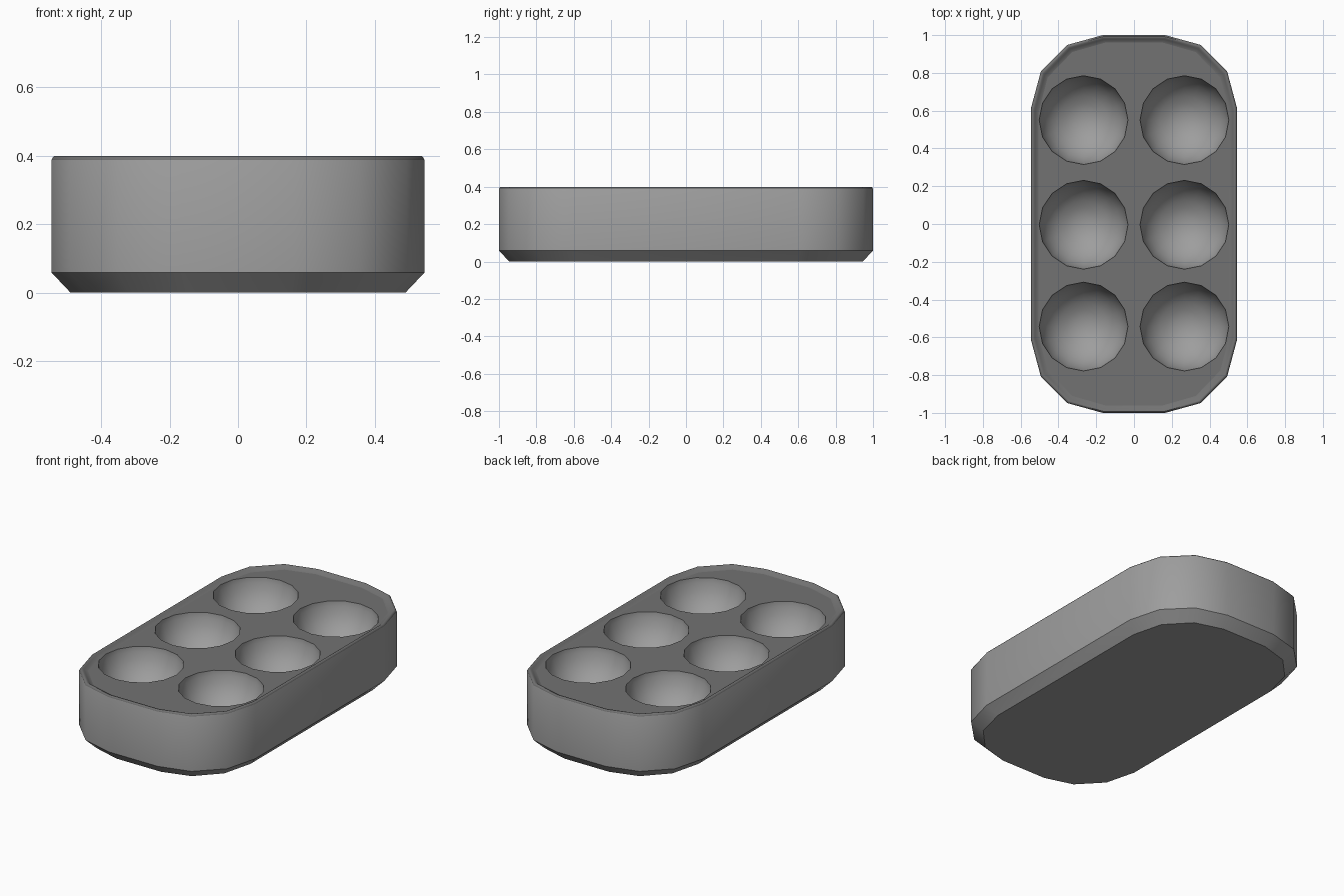
import bpy, bmesh
from math import cos, sin, pi, radians, acos

if "Cube" in bpy.data.objects:
    bpy.data.objects.remove(bpy.data.objects["Cube"])


def bridge_rings(bm, rings):
    """Skin a stack of rings (first to last) and cap both ends."""
    loops = [[bm.verts.new(p) for p in ring] for ring in rings]
    n = len(loops[0])
    for a, b in zip(loops, loops[1:]):
        for i in range(n):
            j = (i + 1) % n
            bm.faces.new((a[i], a[j], b[j], b[i]))
    bm.faces.new(loops[0][::-1])
    bm.faces.new(loops[-1])


def make_object(name, bm):
    bmesh.ops.recalc_face_normals(bm, faces=bm.faces[:])
    mesh = bpy.data.meshes.new(name)
    bm.to_mesh(mesh)
    bm.free()
    ob = bpy.data.objects.new(name, mesh)
    bpy.context.collection.objects.link(ob)
    return ob


def make_grey(name, value):
    mat = bpy.data.materials.new(name)
    mat.diffuse_color = (value, value, value, 1)
    mat.use_nodes = True
    mat.node_tree.nodes["Principled BSDF"].inputs["Base Color"].default_value = mat.diffuse_color
    return mat


body_grey = make_grey("body_grey", 0.34)
top_grey = make_grey("top_grey", 0.17)

# Tray body: one quarter of the rounded outline, mirrored all round
HX, HY, PLATE = 0.545, 1.0, 0.382
quarter = [(HX, 0.615), (0.493, 0.808), (0.353, 0.948), (0.165, HY)]
half = quarter + [(-x, y) for x, y in reversed(quarter)]
outline = half + [(-x, -y) for x, y in half]

# (inset, height): bottom chamfer, wall, soft rim dipping to the flat top
profile = [(0.055, 0.0), (0.0, 0.058), (0.0, 0.388), (0.003, 0.395),
           (0.008, 0.399), (0.0115, 0.399), (0.015, 0.3977),
           (0.022, 0.392), (0.032, 0.3845), (0.040, PLATE)]
bm = bmesh.new()
bridge_rings(bm, [[(x * (1 - o / HX), y * (1 - o / HY), z) for x, y in outline]
                  for o, z in profile])
tray = make_object("tray", bm)
tray.data.materials.append(body_grey)
tray.data.materials.append(top_grey)
for f in tray.data.polygons:
    f.material_index = 1 if f.center.z > 0.38 else 0

# Cups: six half-round bowls cut from the top
R, SIDES, STEPS, CENTRE = 0.235, 16, 8, 0.399
bm = bmesh.new()
for cx in (-0.267, 0.267):
    for cy in (-0.543, -0.004, 0.55):
        levels = []
        for k in range(1, STEPS):
            a = pi / 2 * k / STEPS
            levels.append((R * sin(a), CENTRE - R * cos(a)))
        levels[0] = (levels[0][0], CENTRE - R)
        levels += [(R, PLATE - 0.004), (R, 0.5)]
        bridge_rings(bm, [[(cx + r * cos(2 * pi * i / SIDES),
                            cy + r * sin(2 * pi * i / SIDES), z)
                           for i in range(SIDES)] for r, z in levels])
cutter = make_object("cup_cutter", bm)
cutter.data.materials.append(body_grey)
cutter.hide_render = True

mod = tray.modifiers.new("cups", 'BOOLEAN')
mod.operation = 'DIFFERENCE'
mod.solver = 'EXACT'
mod.object = cutter

bpy.ops.object.select_all(action='DESELECT')
tray.select_set(True)
bpy.context.view_layer.objects.active = tray
bpy.ops.object.modifier_apply(modifier=mod.name)
bpy.data.objects.remove(cutter, do_unlink=True)
bpy.ops.object.shade_smooth_by_angle(angle=radians(36))

# Flat shading keeps the pierced top face even
for f in tray.data.polygons:
    if f.normal.z > 0.99 and abs(f.center.z - PLATE) < 0.002:
        f.use_smooth = False
